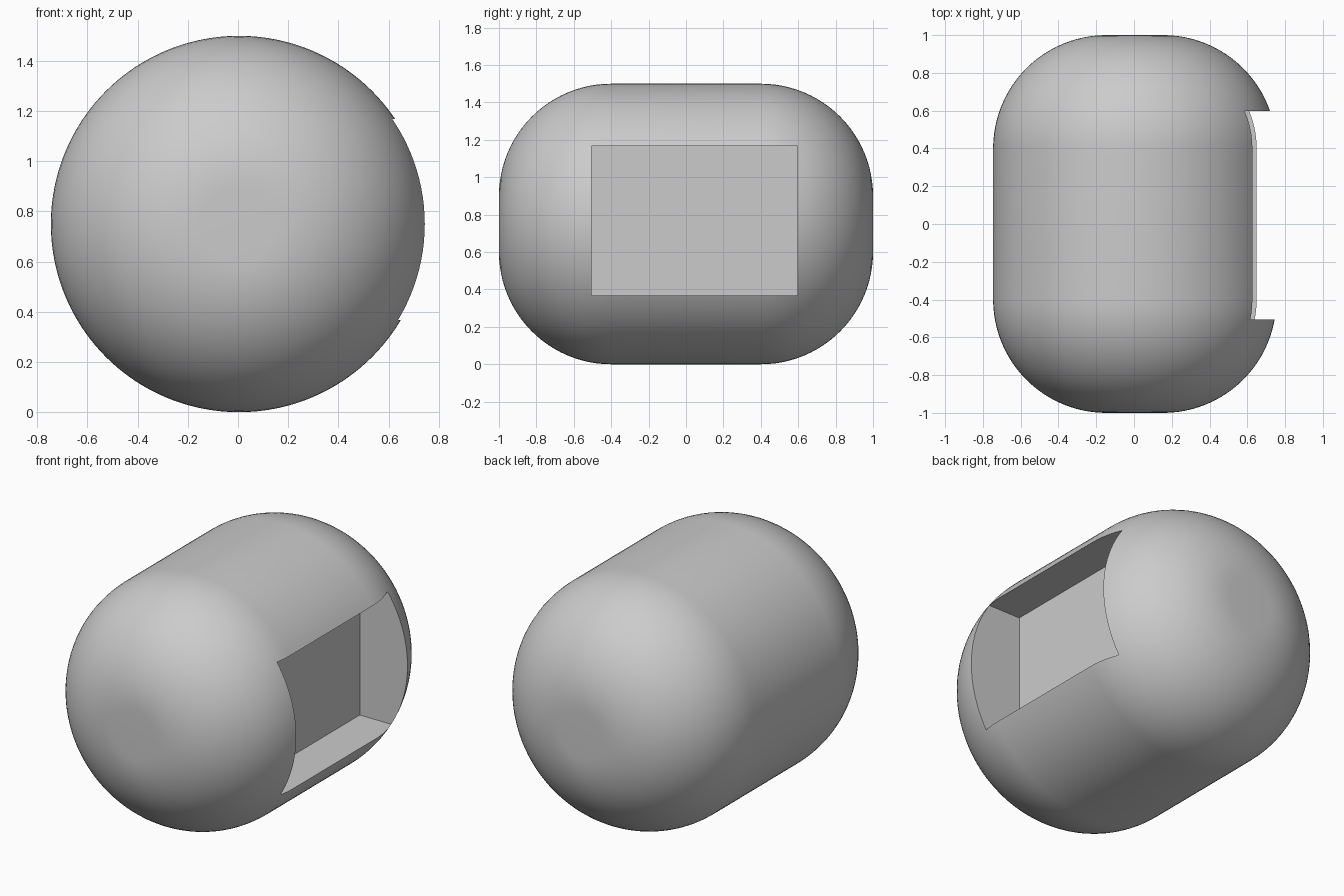
import bpy, bmesh, math
from mathutils import Vector

cube = bpy.data.objects.get("Cube")
if cube:
    bpy.data.objects.remove(cube, do_unlink=True)

RADIUS, HALF_LENGTH, ROUNDING = 0.75, 1.0, 0.6
SEGMENTS, ARC_STEPS = 128, 24
AXIS = Vector((0.004, 0, RADIUS))

# Plain grey material
grey = bpy.data.materials.new("light_grey")
grey.use_nodes = True
color = (0.6, 0.6, 0.6, 1)
grey.diffuse_color = color
grey.node_tree.nodes["Principled BSDF"].inputs["Base Color"].default_value = color


def make_object(name, bm):
    bmesh.ops.recalc_face_normals(bm, faces=bm.faces)
    mesh = bpy.data.meshes.new(name)
    bm.to_mesh(mesh)
    bm.free()
    mesh.materials.append(grey)
    obj = bpy.data.objects.new(name, mesh)
    bpy.context.collection.objects.link(obj)
    return obj


# Rounded barrel: half profile (radius, y) mirrored and spun about the long axis
arc = []
for i in range(ARC_STEPS + 1):
    a = math.pi / 2 * i / ARC_STEPS
    arc.append((RADIUS - ROUNDING + ROUNDING * math.sin(a),
                HALF_LENGTH - ROUNDING + ROUNDING * math.cos(a)))
profile = arc + [(r, -y) for r, y in reversed(arc)]

bm = bmesh.new()
verts = [bm.verts.new(AXIS + Vector((r, y, 0))) for r, y in profile]
edges = [bm.edges.new(pair) for pair in zip(verts, verts[1:])]
bmesh.ops.spin(bm, geom=verts + edges, cent=AXIS, axis=(0, 1, 0),
               angle=math.tau, steps=SEGMENTS, use_merge=False)
bmesh.ops.remove_doubles(bm, verts=bm.verts, dist=1e-5)
bmesh.ops.holes_fill(bm, edges=[e for e in bm.edges if e.is_boundary], sides=0)
body = make_object("rounded_body", bm)

# Box cutter for the rectangular pocket in the left side
low, high = Vector((0.4, -0.505, 0.368)), Vector((1.0, 0.597, 1.168))
bm = bmesh.new()
bmesh.ops.create_cube(bm, size=1)
bmesh.ops.scale(bm, vec=high - low, verts=bm.verts)
bmesh.ops.translate(bm, vec=(low + high) / 2, verts=bm.verts)
cutter = make_object("pocket_cutter", bm)
cutter.hide_render = True

# Cut the pocket, then shade smooth with sharp pocket rims
cut = body.modifiers.new("pocket", 'BOOLEAN')
cut.operation = 'DIFFERENCE'
cut.solver = 'EXACT'
cut.object = cutter
bpy.ops.object.select_all(action='DESELECT')
body.select_set(True)
bpy.context.view_layer.objects.active = body
bpy.ops.object.modifier_apply(modifier=cut.name)
bpy.data.objects.remove(cutter, do_unlink=True)
bpy.ops.object.shade_smooth_by_angle(angle=math.radians(30))
